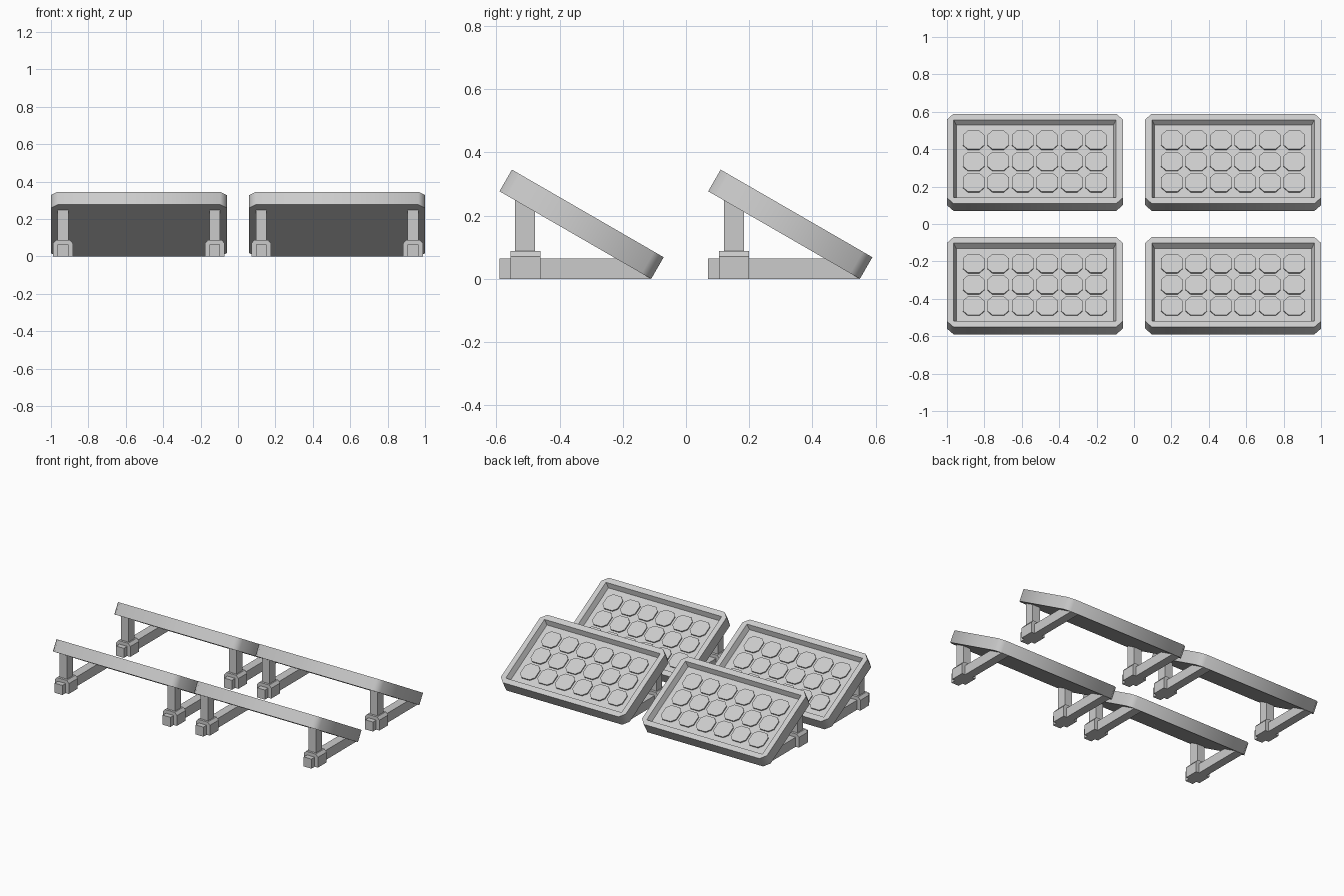
import bpy, bmesh, math

if "Cube" in bpy.data.objects:
    bpy.data.objects.remove(bpy.data.objects["Cube"])

TILT = math.radians(30)
HW, HL, T = 0.47, 0.277, 0.079      # panel half width, half length, thickness
CH, DEPTH = 0.035, 0.034            # corner chamfer, tray depth


def to_mesh(name, bm):
    bmesh.ops.recalc_face_normals(bm, faces=bm.faces)
    me = bpy.data.meshes.new(name)
    bm.to_mesh(me)
    bm.free()
    return me


def octagon(hx, hy, c):
    return [(hx, -hy + c), (hx, hy - c), (hx - c, hy), (-hx + c, hy),
            (-hx, hy - c), (-hx, -hy + c), (-hx + c, -hy), (hx - c, -hy)]


def ring(bm, pts, z):
    return [bm.verts.new((x, y, z)) for x, y in pts]


def bridge(bm, a, b):
    n = len(a)
    for i in range(n):
        j = (i + 1) % n
        bm.faces.new((a[i], a[j], b[j], b[i]))


def prism(name, pts, axis, a, b):
    """Extrude a 2D outline along x (points are y,z) or y (points are x,z)."""
    bm = bmesh.new()
    place = (lambda p, t: (t, p[0], p[1])) if axis == 'x' else (lambda p, t: (p[0], t, p[1]))
    r0 = [bm.verts.new(place(p, a)) for p in pts]
    r1 = [bm.verts.new(place(p, b)) for p in pts]
    bridge(bm, r0, r1)
    bm.faces.new(r0)
    bm.faces.new(r1)
    return to_mesh(name, bm)


# Panel tray: chamfered outline with a tapered rectangular recess
bm = bmesh.new()
outline = octagon(HW, HL, CH)
low, top = ring(bm, outline, 0), ring(bm, outline, T)
bm.faces.new(low)
bridge(bm, low, top)


def rect(hx, hy):
    return [(hx, hy), (-hx, hy), (-hx, -hy), (hx, -hy)]


lip = ring(bm, rect(HW - 0.035, HL - 0.037), T)
floor = ring(bm, rect(HW - 0.05, HL - 0.05), T - DEPTH)
for i in range(4):
    a, b = top[2 * i + 1], top[2 * i + 2 if i < 3 else 7]
    if i < 3:
        b = top[2 * i + 2]
    else:
        b = top[0]
    bm.faces.new((a, b, lip[i]))                                  # corner
    c = top[(2 * i + 3) % 8]
    bm.faces.new((b, c, lip[(i + 1) % 4], lip[i]))                # straight rim
bridge(bm, lip, floor)
bm.faces.new(floor)
tray_mesh = to_mesh("panel_tray", bm)

# Solar cells: 6 x 3 thin octagonal plates
bm = bmesh.new()
for col in range(6):
    for row in range(3):
        cx, cy = (col - 2.5) * 0.131, (row - 1) * 0.131
        pts = [(x + cx, y + cy) for x, y in octagon(0.057, 0.057, 0.026)]
        a = ring(bm, pts, T - DEPTH - 0.004)
        b = ring(bm, pts, T - DEPTH + 0.008)
        bm.faces.new(a)
        bm.faces.new(b)
        bridge(bm, a, b)
cells_mesh = to_mesh("solar_cells", bm)

# Support parts, in front-row y coordinates
beam_mesh = prism("base_beam", [(-0.59, 0), (-0.112, 0), (-0.19, 0.065), (-0.59, 0.065)],
                  'x', -0.029, 0.029)
post_mesh = prism("post", [(-0.54, 0.03), (-0.477, 0.03), (-0.477, 0.22), (-0.54, 0.257)],
                  'x', -0.029, 0.029)
collar_mesh = prism("collar", [(-0.053, 0), (0.053, 0), (0.053, 0.07),
                               (0.037, 0.088), (-0.037, 0.088), (-0.053, 0.07)],
                    'y', -0.555, -0.46)


def place(name, me, loc, tilt=0.0):
    ob = bpy.data.objects.new(name, me)
    ob.location = loc
    ob.rotation_euler = (tilt, 0, 0)
    bpy.context.collection.objects.link(ob)
    return ob


# Two rows of two panels, each on two supports
trays = []
for r, dy in (("front", 0.0), ("back", 0.66)):
    for s, x in (("left", -0.53), ("right", 0.53)):
        tag = f"{r}_{s}"
        loc = (x, -0.35 + dy, 0.1385)
        trays.append(place(f"panel_tray_{tag}", tray_mesh, loc, -TILT))
        place(f"solar_cells_{tag}", cells_mesh, loc, -TILT)
        for k, off in (("a", -0.406), ("b", 0.406)):
            for part, me in (("base_beam", beam_mesh), ("post", post_mesh),
                             ("collar", collar_mesh)):
                place(f"{part}_{tag}_{k}", me, (x + off, dy, 0))

# Smooth the chamfered tray corners, keep rims sharp
bpy.context.view_layer.objects.active = trays[0]
trays[0].select_set(True)
bpy.ops.object.shade_smooth_by_angle(angle=math.radians(50))
